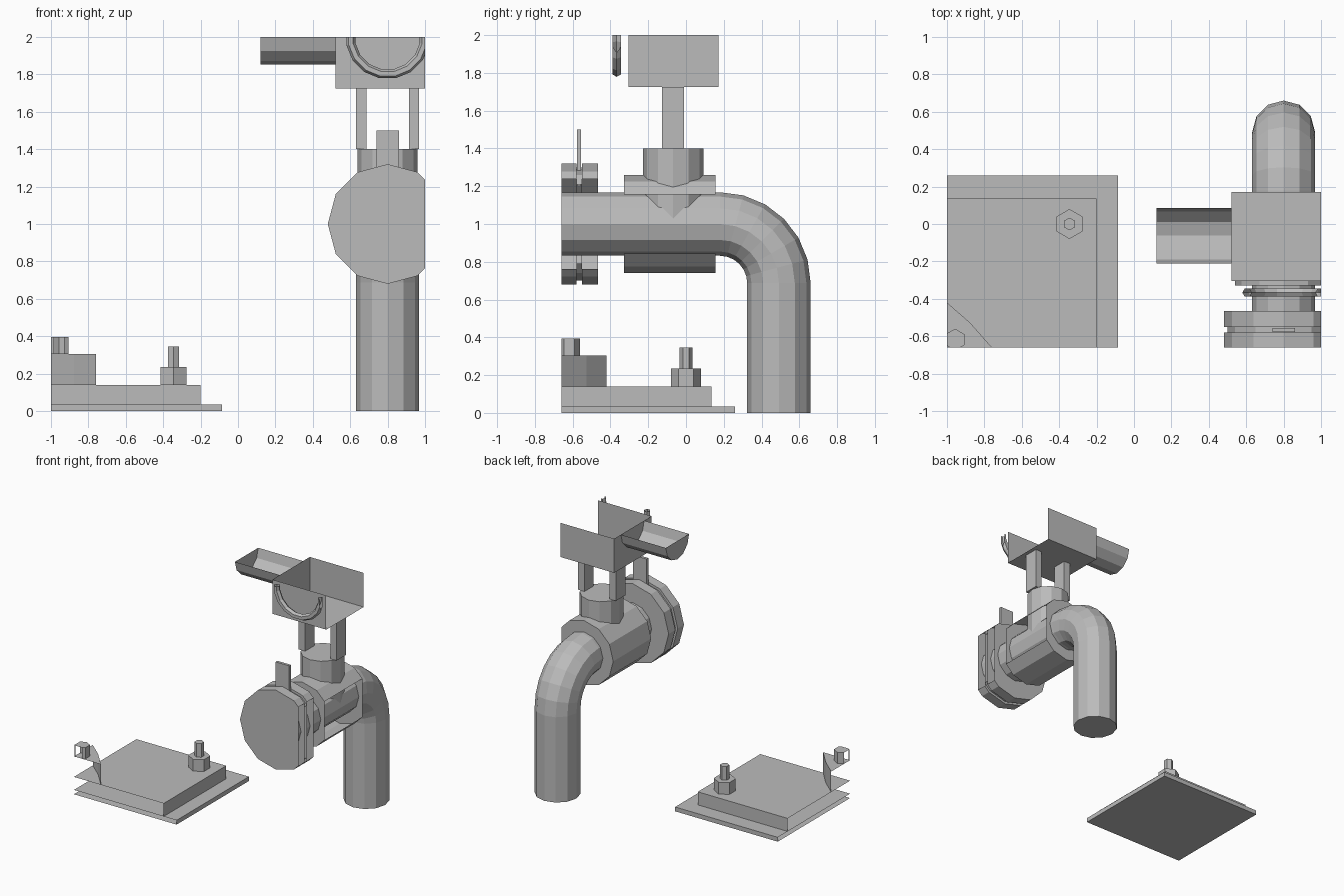
import bpy, bmesh, math
from mathutils import Vector

if "Cube" in bpy.data.objects:
    bpy.data.objects.remove(bpy.data.objects["Cube"])

mat = bpy.data.materials.new("plain grey")
mat.diffuse_color = (0.5, 0.5, 0.5, 1)
mat.use_nodes = True
mat.node_tree.nodes["Principled BSDF"].inputs["Base Color"].default_value = mat.diffuse_color

# Cutting planes: the model is trimmed open (no caps) at these limits
LEFT = ((-1, 0, 0), (-1, 0, 0))
RIGHT = ((1, 0, 0), (1, 0, 0))
FRONT = ((0, -0.66, 0), (0, -1, 0))
TOP = ((0, 0, 2), (0, 0, 1))


def finish(name, bm, clips=()):
    bmesh.ops.recalc_face_normals(bm, faces=bm.faces[:])
    for co, no in clips:
        bmesh.ops.bisect_plane(bm, geom=bm.verts[:] + bm.edges[:] + bm.faces[:],
                               plane_co=co, plane_no=no, clear_outer=True)
    me = bpy.data.meshes.new(name)
    bm.to_mesh(me)
    bm.free()
    me.materials.append(mat)
    ob = bpy.data.objects.new(name, me)
    bpy.context.collection.objects.link(ob)


def ngon(ca, cb, r, n, start=0.0):
    return [(ca + r * math.cos(start + 2 * math.pi * i / n),
             cb + r * math.sin(start + 2 * math.pi * i / n)) for i in range(n)]


def rect(a0, a1, b0, b1):
    return [(a0, b0), (a1, b0), (a1, b1), (a0, b1)]


def loft(name, rings, clips=(), cap_start=True, cap_end=True, closed=False):
    bm = bmesh.new()
    vs = [[bm.verts.new(p) for p in ring] for ring in rings]
    n = len(vs[0])
    pairs = list(zip(vs, vs[1:])) + ([(vs[-1], vs[0])] if closed else [])
    for r0, r1 in pairs:
        for i in range(n):
            j = (i + 1) % n
            bm.faces.new((r0[i], r0[j], r1[j], r1[i]))
    if not closed:
        if cap_start:
            bm.faces.new(vs[0])
        if cap_end:
            bm.faces.new(vs[-1])
    finish(name, bm, clips)


def prism(name, pts, axis, lo, hi, clips=()):
    place = {"x": lambda a, b, h: (h, a, b),
             "y": lambda a, b, h: (a, h, b),
             "z": lambda a, b, h: (a, b, h)}[axis]
    loft(name, [[place(a, b, h) for a, b in pts] for h in (lo, hi)], clips)


# Base plates, trimmed at the left and front
corner = (LEFT, FRONT)
prism("base_plate_lower", rect(-1.3, -0.085, -0.9, 0.26), "z", 0, 0.035, corner)
prism("base_plate_upper", rect(-1.3, -0.2, -0.9, 0.135), "z", 0.035, 0.14, corner)

# Nut and bolt on the plate
prism("plate_nut", ngon(-0.345, 0, 0.08, 6, math.pi / 2), "z", 0.14, 0.235)
prism("plate_bolt", ngon(-0.345, 0, 0.034, 6, math.pi / 2), "z", 0.235, 0.345)

# Round column foot and its bolt, only a corner remains
prism("column_foot", [(-1.1, -0.333), (-0.877, -0.527), (-0.7, -0.728), (-1.1, -0.728)],
      "z", 0.14, 0.305, corner)
prism("foot_bolt", ngon(-0.957, -0.618, 0.058, 6, math.pi / 2), "z", 0.305, 0.395, corner)

# Bent spout pipe: straight run, quarter bend, straight drop
PX, PZ, PR, BEND = 0.8, 1.0, 0.168, 0.313
path = [(-0.66, PZ, 0.0)]
for i in range(7):
    a = math.pi / 2 * i / 6
    path.append((0.179 + BEND * math.sin(a), PZ - BEND + BEND * math.cos(a), a))
path.append((0.179 + BEND, 0.0, math.pi / 2))
rings = []
for y, z, a in path:
    rings.append([(PX + u, y + v * math.sin(a), z + v * math.cos(a))
                  for u, v in ngon(0, 0, PR, 12)])
loft("spout_pipe", rings, cap_start=False)

# Inlet flanges with the thin disc and tab between them
prism("flange_front", ngon(PX, PZ, 0.32, 12), "y", -0.66, -0.58, (RIGHT,))
prism("flange_disc", ngon(PX, PZ, 0.30, 12), "y", -0.58, -0.55, (RIGHT,))
prism("flange_back", ngon(PX, PZ, 0.32, 12), "y", -0.55, -0.465, (RIGHT,))
prism("disc_tab", rect(0.74, 0.86, 1.2, 1.5), "y", -0.577, -0.555)

# Valve body collar and bonnet
prism("valve_body", ngon(PX, PZ, 0.26, 12), "y", -0.328, 0.155, (RIGHT,))
prism("valve_bonnet", ngon(PX, -0.068, 0.16, 12), "z", 1.0, 1.4)

# Two posts carrying the gear box
for side, name in ((-1, "post_left"), (1, "post_right")):
    x = PX + side * 0.141
    prism(name, rect(x - 0.028, x + 0.028, -0.128, -0.01), "z", 1.4, 1.725)

# Gear box, side housing and hand wheel rim, trimmed at the top and right
prism("gear_box", rect(0.52, 1.2, -0.305, 0.172), "z", 1.725, 2.2, (TOP, RIGHT))
prism("side_housing", ngon(-0.062, 2.0, 0.148, 12), "x", 0.12, 0.52, (TOP,))
wheel = []
for i in range(16):
    a = 2 * math.pi * (i + 0.5) / 16
    wheel.append([(PX + (0.2 + u) * math.cos(a), -0.367 + v, 2.0 + (0.2 + u) * math.sin(a))
                  for u, v in ngon(0, 0, 0.025, 6)])
loft("hand_wheel_rim", wheel, (TOP, RIGHT), closed=True)
